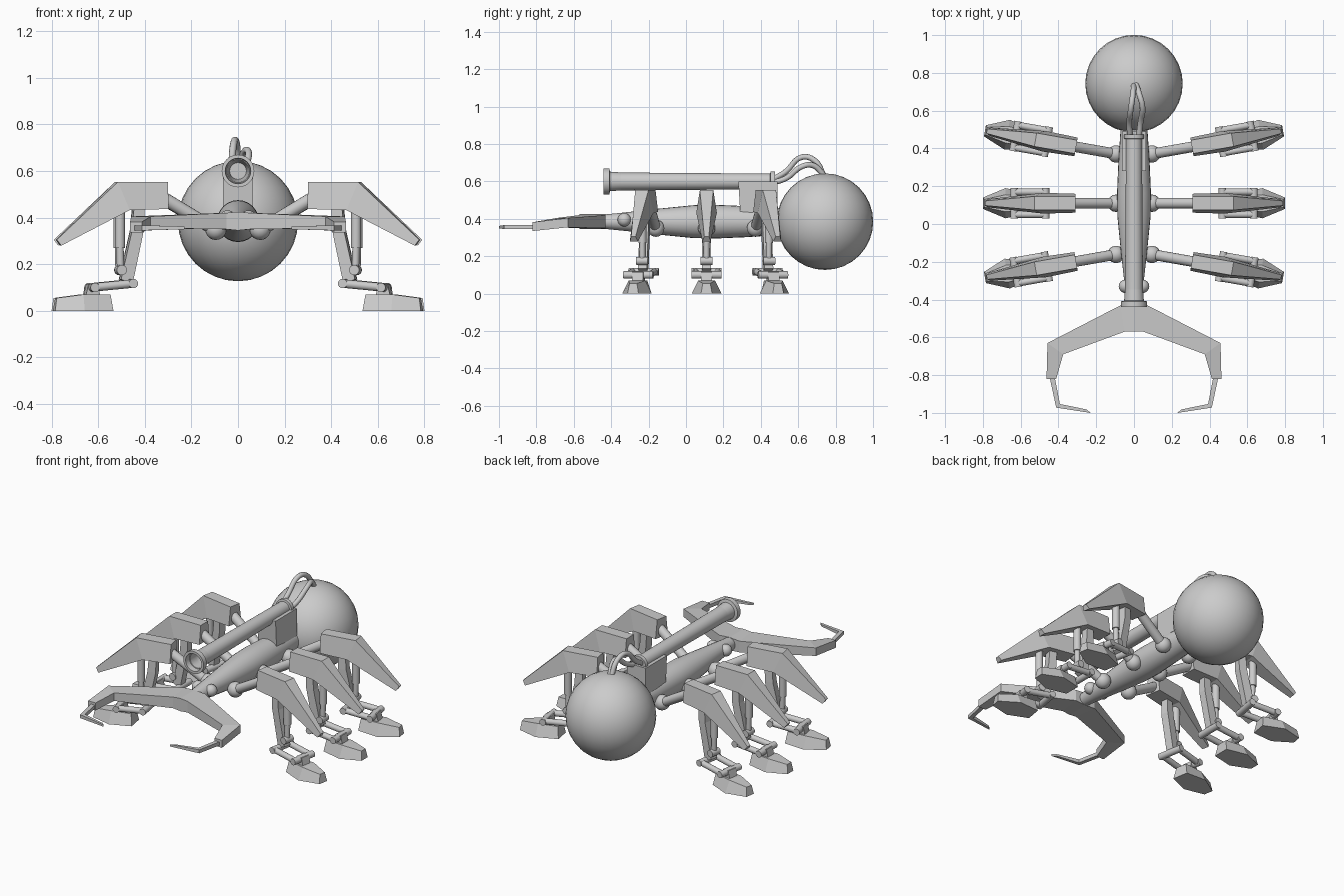
import bpy, bmesh
from math import radians, pi
from mathutils import Matrix, Vector

cube = bpy.data.objects.get("Cube")
if cube:
    bpy.data.objects.remove(cube)


def finish(name, bm, matrix=None, mirror=False, smooth=35):
    if matrix:
        bm.transform(matrix)
    bmesh.ops.recalc_face_normals(bm, faces=bm.faces)
    mesh = bpy.data.meshes.new(name)
    bm.to_mesh(mesh)
    bm.free()
    if smooth:
        mesh.shade_smooth()
        mesh.set_sharp_from_angle(angle=radians(smooth))
    obj = bpy.data.objects.new(name, mesh)
    bpy.context.collection.objects.link(obj)
    if mirror:
        obj.modifiers.new("Mirror", "MIRROR")
    return obj


def rod(bm, p, q, r, r2=None, sides=16):
    p, q = Vector(p), Vector(q)
    turn = (q - p).to_track_quat('Z', 'Y').to_matrix().to_4x4()
    bmesh.ops.create_cone(bm, cap_ends=True, segments=sides, radius1=r,
                          radius2=r if r2 is None else r2, depth=(q - p).length,
                          matrix=Matrix.Translation((p + q) / 2) @ turn)


def ball(bm, centre, r, segments=16, rings=10):
    bmesh.ops.create_uvsphere(bm, u_segments=segments, v_segments=rings, radius=r,
                              matrix=Matrix.Translation(centre))


def loft(bm, rings, start_cap=True):
    rows = [[bm.verts.new(co) for co in ring] for ring in rings]
    for a, b in zip(rows, rows[1:]):
        for i in range(len(a)):
            j = (i + 1) % len(a)
            bm.faces.new((a[i], a[j], b[j], b[i]))
    if start_cap:
        bm.faces.new(rows[0])
    bm.faces.new(rows[-1])


def beam(bm, stations):
    # each station: top x, z, half width, then bottom x, z, half width
    loft(bm, [[(xt, -wt, zt), (xt, wt, zt), (xb, wb, zb), (xb, -wb, zb)]
              for xt, zt, wt, xb, zb, wb in stations])


def blade(bm, stations, start_cap=True):
    # each station: outer x, y, inner x, y, then top and bottom heights
    loft(bm, [[(ox, oy, t), (ix, iy, t), (ix, iy, b), (ox, oy, b)]
              for ox, oy, ix, iy, t, b in stations], start_cap)


def turned(name, profile, z, steps=24):
    # revolve a (radius, y) profile around a lengthwise axis
    bm = bmesh.new()
    verts = [bm.verts.new((r, y, 0)) for r, y in profile]
    edges = [bm.edges.new(pair) for pair in zip(verts, verts[1:])]
    bmesh.ops.spin(bm, geom=verts + edges, cent=(0, 0, 0), axis=(0, 1, 0),
                   angle=2 * pi, steps=steps)
    bmesh.ops.remove_doubles(bm, verts=bm.verts, dist=0.0005)
    return finish(name, bm, Matrix.Translation((0, 0, z)))


# Abdomen and body
bm = bmesh.new()
ball(bm, (0, 0.743, 0.385), 0.258, 32, 16)
finish("abdomen", bm)
turned("body", [(0, -0.46), (0.038, -0.44), (0.05, -0.32), (0.07, -0.14), (0.088, 0.04),
                (0.09, 0.16), (0.083, 0.32), (0.07, 0.52), (0, 0.52)], 0.385)

# Eyes
bm = bmesh.new()
ball(bm, (0.045, -0.33, 0.395), 0.036)
finish("eyes", bm, mirror=True)

# Mandibles with slender bent tips
bm = bmesh.new()
blade(bm, [(0, -0.43, 0, -0.57, 0.425, 0.345),
           (0.07, -0.43, 0.05, -0.57, 0.42, 0.35),
           (0.458, -0.63, 0.375, -0.69, 0.405, 0.355),
           (0.463, -0.82, 0.412, -0.82, 0.382, 0.335)], start_cap=False)
finish("mandibles", bm, mirror=True, smooth=0)
bm = bmesh.new()
blade(bm, [(0.447, -0.81, 0.42, -0.81, 0.367, 0.345),
           (0.412, -0.972, 0.392, -0.953, 0.367, 0.345),
           (0.23, -1.0, 0.25, -0.982, 0.362, 0.35)])
finish("mandible_tips", bm, mirror=True, smooth=0)

# Cannon with open bore
turned("cannon", [(0, -0.2), (0.036, -0.2), (0.055, -0.44), (0.07, -0.44), (0.07, -0.41),
                  (0.048, -0.405), (0.042, 0.45), (0.054, 0.452), (0.054, 0.475),
                  (0, 0.475)], 0.6)

# Cannon mount
bm = bmesh.new()
loft(bm, [[(x, 0.28, 0.6), (x, 0.49, 0.6), (x, 0.49, 0.43), (x, 0.29, 0.43)]
          for x in (-0.064, 0.064)])
finish("cannon_mount", bm, smooth=0)

# Hoses from cannon to abdomen
hoses = {
    "upper_hose": [(-0.02, 0.46, 0.61), (-0.025, 0.53, 0.65), (-0.015, 0.62, 0.73),
                   (-0.005, 0.69, 0.71), (0, 0.74, 0.62)],
    "lower_hose": [(0.025, 0.46, 0.59), (0.035, 0.54, 0.62), (0.045, 0.62, 0.68),
                   (0.03, 0.68, 0.685), (0.01, 0.74, 0.63)],
}
for name, points in hoses.items():
    curve = bpy.data.curves.new(name, 'CURVE')
    curve.dimensions = '3D'
    curve.bevel_depth = 0.015
    curve.bevel_resolution = 3
    curve.resolution_u = 6
    spline = curve.splines.new('BEZIER')
    spline.bezier_points.add(len(points) - 1)
    for bp, co in zip(spline.bezier_points, points):
        bp.co = co
        bp.handle_left_type = bp.handle_right_type = 'AUTO'
    bpy.context.collection.objects.link(bpy.data.objects.new(name, curve))


def leg(label, hip_y, yaw):
    hip = Vector((0.09, 0, 0))
    place = (Matrix.Translation((0.09, hip_y, 0)) @ Matrix.Rotation(radians(yaw), 4, 'Z')
             @ Matrix.Translation(-hip))

    def part(name, build, smooth=35):
        bm = bmesh.new()
        build(bm)
        finish(f"{label}_{name}", bm, place, True, smooth)

    def hip_strut(bm):
        ball(bm, (0.095, 0, 0.35), 0.046)
        rod(bm, (0.1, 0, 0.35), (0.36, 0, 0.505), 0.028)

    def thigh_shell(bm):
        beam(bm, [(0.31, 0.553, 0.036, 0.31, 0.437, 0.05),
                  (0.528, 0.553, 0.036, 0.48, 0.432, 0.055),
                  (0.79, 0.305, 0.012, 0.772, 0.28, 0.022)])

    def shin(bm):
        beam(bm, [(0.455, 0.45, 0.022, 0.41, 0.45, 0.022),
                  (0.463, 0.35, 0.024, 0.412, 0.35, 0.024),
                  (0.512, 0.135, 0.024, 0.462, 0.115, 0.024)])

    def piston(bm):
        rod(bm, (0.513, 0, 0.45), (0.513, 0, 0.27), 0.022)
        rod(bm, (0.513, 0, 0.28), (0.51, 0, 0.17), 0.016)
        rod(bm, (0.51, -0.032, 0.175), (0.51, 0.032, 0.175), 0.022)

    def ankle(bm):
        for side in (-0.06, 0.06):
            rod(bm, (0.465, side, 0.117), (0.64, side, 0.1), 0.018)
        for x, z in ((0.468, 0.117), (0.635, 0.1)):
            rod(bm, (x, -0.08, z), (x, 0.08, z), 0.02)
        beam(bm, [(0.615, 0.115, 0.03, 0.6, 0.05, 0.03),
                  (0.655, 0.115, 0.03, 0.67, 0.05, 0.03)])

    def foot(bm):
        beam(bm, [(0.56, 0.07, 0.035, 0.55, 0, 0.05),
                  (0.68, 0.07, 0.045, 0.68, 0, 0.08),
                  (0.792, 0.055, 0.02, 0.8, 0, 0.03)])

    part("hip_strut", hip_strut)
    part("thigh_shell", thigh_shell, 0)
    part("shin", shin, 0)
    part("piston", piston)
    part("ankle", ankle)
    part("foot", foot, 0)


# Three mirrored leg pairs
leg("front_legs", -0.16, -10)
leg("middle_legs", 0.11, 0)
leg("rear_legs", 0.37, 10)
